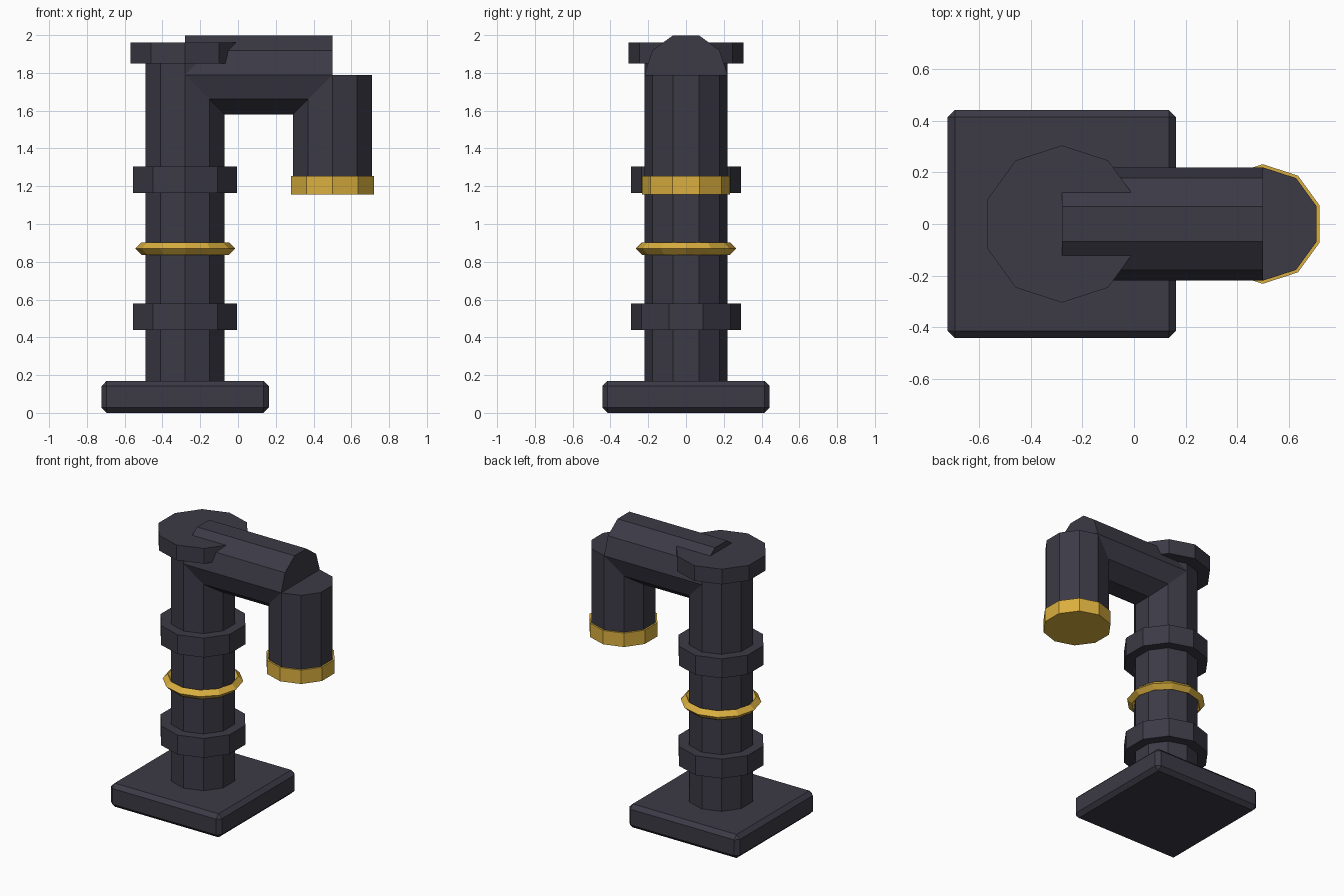
import bpy
import math

cube = bpy.data.objects.get("Cube")
if cube:
    bpy.data.objects.remove(cube, do_unlink=True)

POST_X, SPOUT_X = -0.28, 0.5   # the two vertical axes
PIPE_R, ELBOW_Z = 0.22, 1.79   # pipe radius and height of the arm axis


def make_material(name, rgb):
    mat = bpy.data.materials.new(name)
    mat.use_nodes = True
    colour = (*rgb, 1.0)
    mat.diffuse_color = colour
    mat.node_tree.nodes["Principled BSDF"].inputs["Base Color"].default_value = colour
    return mat


iron = make_material("dark iron", (0.045, 0.042, 0.06))
brass = make_material("brass", (0.70, 0.43, 0.05))


def finish(name, mat):
    obj = bpy.context.object
    obj.name = name
    obj.data.materials.append(mat)
    return obj


def drum(name, x, z_low, z_high, radius, mat):
    """Upright ten-sided cylinder between two heights."""
    bpy.ops.mesh.primitive_cylinder_add(
        vertices=10, radius=radius, depth=z_high - z_low,
        location=(x, 0, (z_low + z_high) / 2))
    return finish(name, mat)


# Chamfered square base
bpy.ops.mesh.primitive_cube_add(size=1, location=(POST_X, 0, 0.085))
base = finish("base", iron)
base.scale = (0.886, 0.886, 0.17)
bpy.ops.object.transform_apply(location=False, rotation=False, scale=True)
bevel = base.modifiers.new("chamfer", "BEVEL")
bevel.width = 0.028
bevel.segments = 1

# Upright pipe with its collars and cap
drum("post", POST_X, 0.1, 1.9, PIPE_R, iron)
drum("lower_collar", POST_X, 0.44, 0.58, 0.29, iron)
drum("upper_collar", POST_X, 1.165, 1.305, 0.29, iron)
drum("cap", POST_X, 1.85, 1.96, 0.305, iron)

# Brass ring around the post
bpy.ops.mesh.primitive_torus_add(
    major_segments=12, minor_segments=4, major_radius=0.232,
    minor_radius=0.033, location=(POST_X, 0, 0.87))
finish("brass_ring", brass)

# Horizontal arm
bpy.ops.mesh.primitive_cylinder_add(
    vertices=10, radius=PIPE_R, depth=SPOUT_X - POST_X,
    location=((POST_X + SPOUT_X) / 2, 0, ELBOW_Z),
    rotation=(0, math.pi / 2, 0))
finish("arm", iron)

# Downward spout and its brass tip
drum("spout", SPOUT_X, 1.2, ELBOW_Z, PIPE_R, iron)
drum("spout_tip", SPOUT_X, 1.155, 1.255, 0.232, brass)
